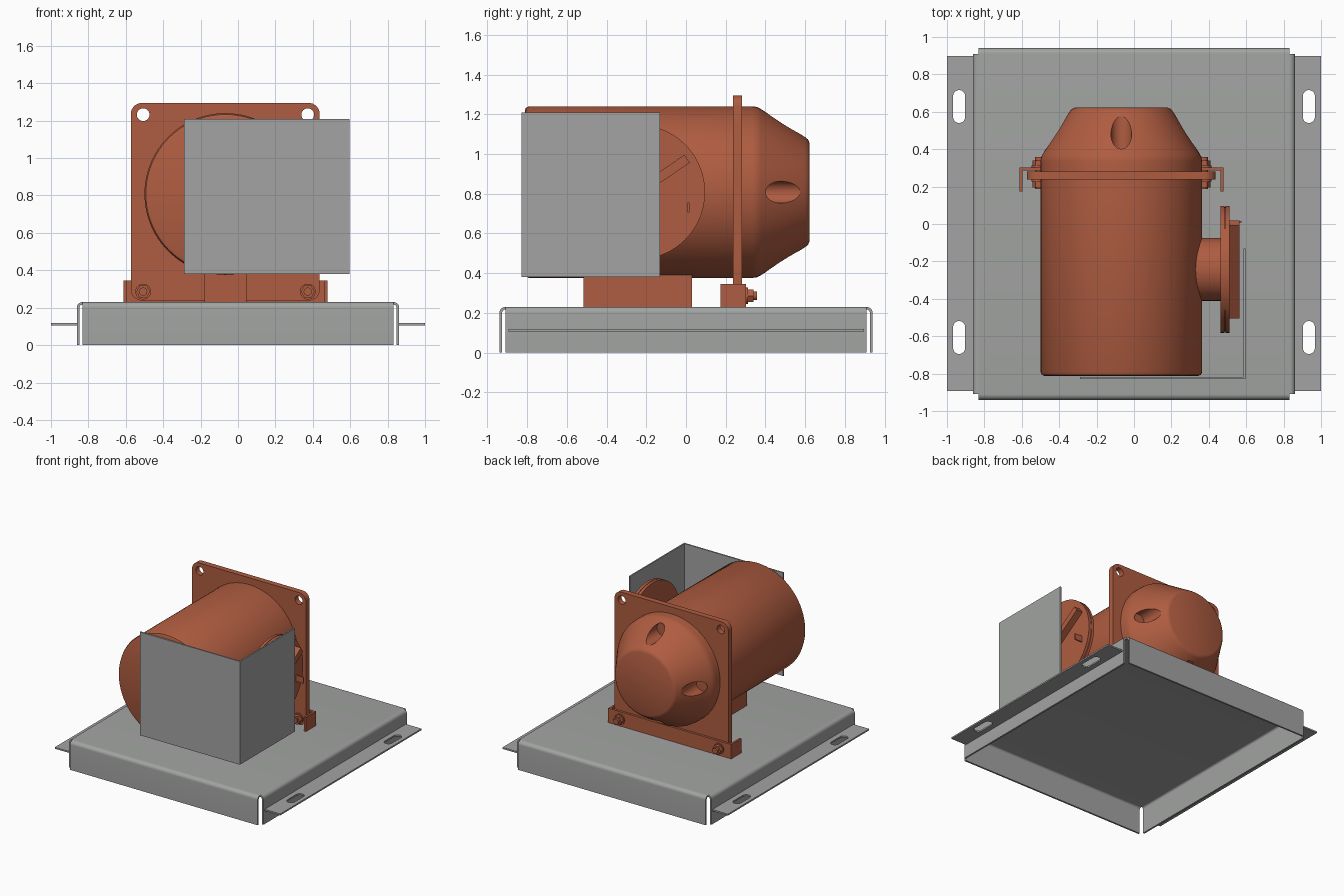
import bpy, bmesh, math
from math import sin, cos, pi, radians

if "Cube" in bpy.data.objects:
    bpy.data.objects.remove(bpy.data.objects["Cube"])


def material(name, rgb):
    m = bpy.data.materials.new(name)
    m.diffuse_color = (*rgb, 1)
    m.use_nodes = True
    m.node_tree.nodes["Principled BSDF"].inputs["Base Color"].default_value = m.diffuse_color
    return m


RUST = material("rust orange paint", (0.43, 0.108, 0.052))
GREY = material("grey sheet metal", (0.36, 0.37, 0.36))

CX, CZ, R = -0.068, 0.808, 0.432      # drum axis and radius
IY = -0.243                           # side inlet centre along y


def finish(name, bm, mat):
    bmesh.ops.recalc_face_normals(bm, faces=bm.faces)
    me = bpy.data.meshes.new(name)
    bm.to_mesh(me)
    bm.free()
    ob = bpy.data.objects.new(name, me)
    bpy.context.collection.objects.link(ob)
    if mat:
        me.materials.append(mat)
    return ob


def loft(name, rings, mat):
    """Skin equal-sized point rings and cap both ends."""
    bm = bmesh.new()
    vs = [[bm.verts.new(p) for p in ring] for ring in rings]
    n = len(rings[0])
    for a, b in zip(vs, vs[1:]):
        for i in range(n):
            j = (i + 1) % n
            bm.faces.new((a[i], a[j], b[j], b[i]))
    bm.faces.new(vs[0])
    bm.faces.new(vs[-1])
    return finish(name, bm, mat)


def prism(name, pts, axis, a, b, mat):
    """Extrude a 2D outline along an axis from a to b."""
    place = {'x': lambda p, t: (t, p[0], p[1]),
             'y': lambda p, t: (p[0], t, p[1]),
             'z': lambda p, t: (p[0], p[1], t)}[axis]
    return loft(name, [[place(p, t) for p in pts] for t in (a, b)], mat)


def rect(u0, v0, u1, v1):
    return [(u0, v0), (u1, v0), (u1, v1), (u0, v1)]


def circle(u, v, r, n=48):
    return [(u + r * cos(2 * pi * i / n), v + r * sin(2 * pi * i / n)) for i in range(n)]


def arc(u, v, r, a0, a1, n=8):
    return [(u + r * cos(radians(a0 + (a1 - a0) * i / n)),
             v + r * sin(radians(a0 + (a1 - a0) * i / n))) for i in range(n + 1)]


def round_rect(u0, v0, u1, v1, r):
    return (arc(u1 - r, v1 - r, r, 0, 90) + arc(u0 + r, v1 - r, r, 90, 180)
            + arc(u0 + r, v0 + r, r, 180, 270) + arc(u1 - r, v0 + r, r, 270, 360))


def cut(ob, cutters):
    for c in cutters:
        m = ob.modifiers.new("cut", 'BOOLEAN')
        m.operation, m.solver, m.object = 'DIFFERENCE', 'EXACT', c
        bpy.context.view_layer.objects.active = ob
        bpy.ops.object.modifier_apply(modifier=m.name)
        bpy.data.objects.remove(c, do_unlink=True)


# Base pan: a folded sheet with front and back walls
T, TOP, BR = 0.014, 0.23, 0.03
Y, X = 0.94, 0.862
outer = [(Y, 0)] + arc(Y - BR, TOP - BR, BR, 0, 90) + arc(BR - Y, TOP - BR, BR, 90, 180) + [(-Y, 0)]
inner = ([(T - Y, 0)] + arc(BR - Y, TOP - BR, BR - T, 180, 90)
         + arc(Y - BR, TOP - BR, BR - T, 90, 0) + [(Y - T, 0)])
prism("base_pan", outer + inner, 'x', -0.832, 0.832, GREY)

# Side walls folded down, and slotted mounting flanges
for s, side in ((-1, "left"), (1, "right")):
    prof = ([(X, 0)] + arc(X - BR, TOP - BR, BR, 0, 90)
            + arc(X - BR, TOP - BR, BR - T, 90, 0) + [(X - T, 0)])
    prism(side + "_pan_wall", [(s * u, v) for u, v in prof], 'y', -0.908, 0.908, GREY)
    u0, u1 = sorted((s * (X - 0.005), s * 1.0))
    flange = prism(side + "_mounting_flange", rect(u0, -0.893, u1, 0.897), 'z', 0.106, 0.118, GREY)
    cut(flange, [prism("slot", round_rect(s * 0.935 - 0.032, y - 0.088, s * 0.935 + 0.032, y + 0.088, 0.0319),
                       'z', 0.05, 0.2, None) for y in (0.628, -0.607)])

# Drum with tapered rear end
profile = [(-0.812, 0.412), (-0.806, 0.425), (-0.792, R), (0.335, R), (0.357, 0.429), (0.378, 0.418),
           (0.603, 0.275), (0.615, 0.265), (0.622, 0.248)]
drum = loft("drum", [[(x, y, z) for x, z in circle(CX, CZ, r, 96)] for y, r in profile], RUST)
# Four bolt pockets sunk into the taper
cut(drum, [prism("pocket", circle(CX + 0.348 * cos(k * pi / 2), CZ + 0.348 * sin(k * pi / 2), 0.055, 32),
                 'y', 0.385, 0.75, None) for k in range(4)])

# Square mounting plate around the drum
BX, BZ = (-0.507, 0.373), 0.286
plate = prism("mounting_plate", round_rect(-0.573, 0.238, 0.437, 1.295, 0.06), 'y', 0.237, 0.282, RUST)
cut(plate, [prism("hole", circle(x, 1.232, 0.034, 32), 'y', 0.1, 0.4, None) for x in BX])

# Channel bracket holding the plate, with its bolts
L0, L1, F, B = -0.613, 0.479, 0.175, 0.303
prism("plate_bracket", [(L0, F), (L0 + 0.016, F), (L0 + 0.016, B - 0.018), (L1 - 0.016, B - 0.018),
                        (L1 - 0.016, F), (L1, F), (L1, B), (L0, B)], 'z', TOP, 0.345, RUST)
for x, side in zip(BX, ("left", "right")):
    prism(side + "_bolt_shank", circle(x, BZ, 0.022, 24), 'y', 0.187, 0.358, RUST)
    prism(side + "_bolt_head", circle(x, BZ, 0.037, 6), 'y', 0.196, 0.226, RUST)
    prism(side + "_bolt_nut", circle(x, BZ, 0.037, 6), 'y', 0.312, 0.34, RUST)
    prism(side + "_front_washer", circle(x, BZ, 0.042, 32), 'y', 0.226, 0.238, RUST)
    prism(side + "_back_washer", circle(x, BZ, 0.042, 32), 'y', 0.302, 0.312, RUST)

# Support block under the drum
prism("drum_support", rect(-0.18, TOP - 0.005, 0.045, 0.42), 'y', -0.515, 0.03, RUST)

# Side inlet: pipe, paired flange discs, diagonal bar and small tab
prism("inlet_pipe", circle(IY, CZ, 0.168, 64), 'x', 0.2, 0.47, RUST)
prism("inlet_flange", circle(IY, CZ, 0.339, 72), 'x', 0.463, 0.485, RUST)
prism("flange_gasket", circle(IY, CZ, 0.333, 72), 'x', 0.484, 0.49, RUST)
prism("inlet_cover", circle(IY, CZ, 0.339, 72), 'x', 0.489, 0.511, RUST)
ca, sa = cos(radians(34)), sin(radians(34))
prism("cover_bar", [(IY + u * ca - v * sa, CZ + u * sa + v * ca) for u, v in rect(-0.3, -0.024, 0.3, 0.024)],
      'x', 0.508, 0.564, RUST)
prism("cover_tab", rect(0.505, 0.705, 0.574, 0.755), 'y', 0.008, 0.017, RUST)

# L-shaped guard sheet
prism("guard_sheet", [(-0.29, -0.829), (0.597, -0.829), (0.597, -0.13), (0.586, -0.13),
                      (0.586, -0.818), (-0.29, -0.818)], 'z', 0.38, 1.208, GREY)

# Smooth the round parts, keep edges sharp
bpy.ops.object.select_all(action='DESELECT')
for ob in bpy.context.scene.objects:
    ob.select_set(True)
    bpy.context.view_layer.objects.active = ob
bpy.ops.object.shade_smooth_by_angle(angle=radians(28))
